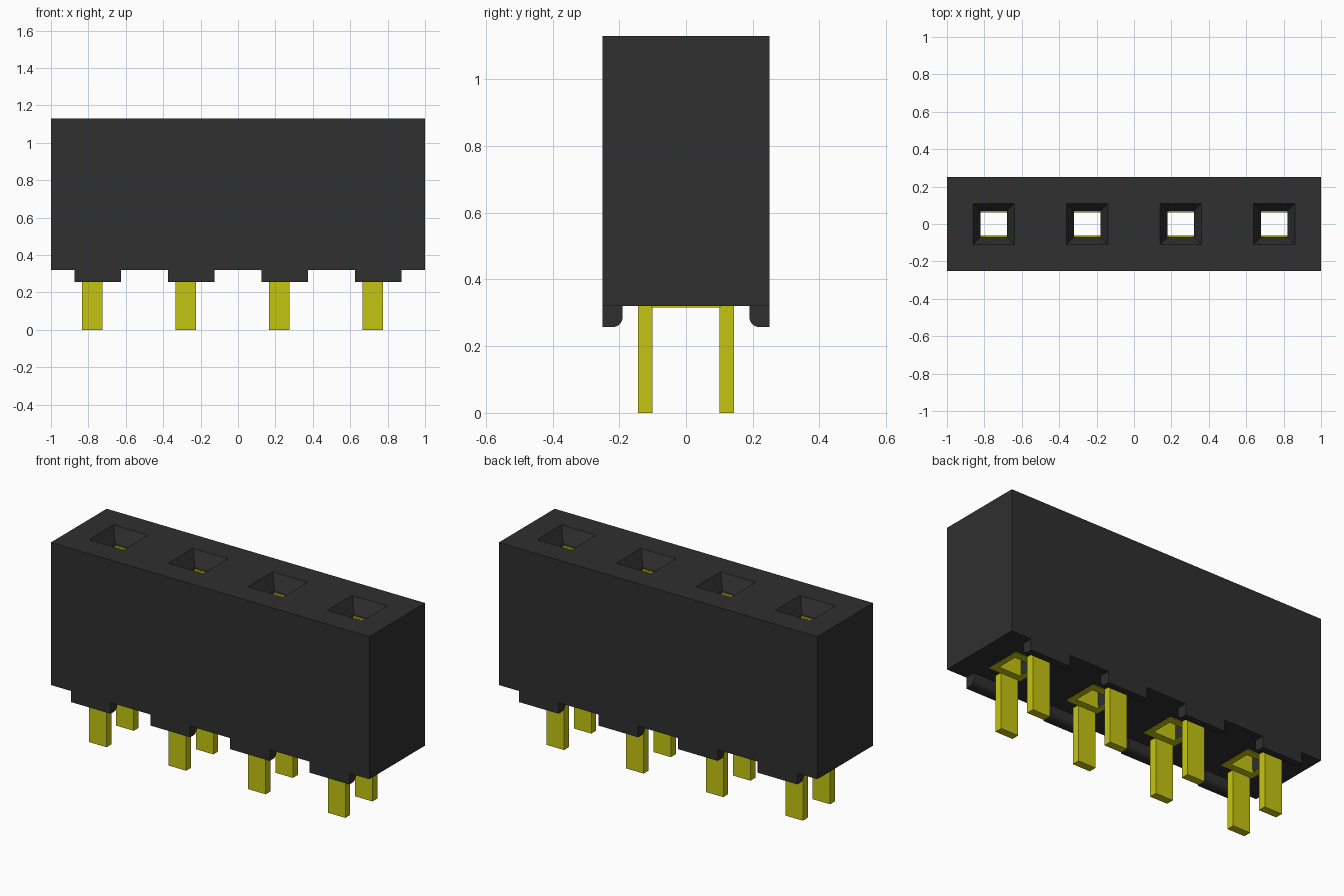
import bpy, bmesh, math

cube = bpy.data.objects.get("Cube")
if cube:
    bpy.data.objects.remove(cube, do_unlink=True)

SLOTS = (-0.75, -0.25, 0.25, 0.75)
Z0, Z1 = 0.32, 1.13        # underside and top of the housing
HW, HD = 0.25, 0.25        # half size of one housing cell


def material(name, rgb, rough):
    m = bpy.data.materials.new(name)
    m.use_nodes = True
    m.diffuse_color = (*rgb, 1)
    bsdf = m.node_tree.nodes["Principled BSDF"]
    bsdf.inputs["Base Color"].default_value = (*rgb, 1)
    bsdf.inputs["Roughness"].default_value = rough
    return m


BLACK = material("black_plastic", (0.029, 0.029, 0.029), 0.6)
GOLD = material("yellow_metal", (0.56, 0.56, 0.006), 0.5)


def finish(name, bm, mat):
    bmesh.ops.remove_doubles(bm, verts=bm.verts, dist=1e-5)
    bmesh.ops.recalc_face_normals(bm, faces=bm.faces)
    me = bpy.data.meshes.new(name)
    bm.to_mesh(me)
    bm.free()
    me.materials.append(mat)
    ob = bpy.data.objects.new(name, me)
    bpy.context.collection.objects.link(ob)
    return ob


def ring(bm, cx, hx, hy, z):
    return [bm.verts.new((cx + sx * hx, sy * hy, z))
            for sx, sy in ((-1, -1), (1, -1), (1, 1), (-1, 1))]


def bridge(bm, a, b, sides=(0, 1, 2, 3)):
    for i in sides:
        j = (i + 1) % 4
        bm.faces.new((a[i], a[j], b[j], b[i]))


def box(bm, x0, x1, y0, y1, z0, z1):
    a, b = (ring(bm, (x0 + x1) / 2, (x1 - x0) / 2, 1, z) for z in (z0, z1))
    for v in a + b:
        v.co.y = y0 if v.co.y < 0 else y1
    bridge(bm, a, b)
    bm.faces.new(a)
    bm.faces.new(b)


# Housing: one cell per socket, each with a funnel mouth and a through hole
bm = bmesh.new()
for n, cx in enumerate(SLOTS):
    loops = [ring(bm, cx, *r) for r in (
        (HW, HD, Z1), (0.11, 0.11, Z1), (0.07, 0.07, Z1 - 0.08),
        (0.07, 0.07, Z0), (HW, HD, Z0))]
    for a, b in zip(loops, loops[1:]):
        bridge(bm, a, b)
    # outer walls only; neighbouring cells stay open to each other
    walls = [0, 2] + ([3] if n == 0 else []) + ([1] if n == 3 else [])
    bridge(bm, loops[4], loops[0], walls)
finish("housing", bm, BLACK)

# Standoff tabs under the long edges, rounded on the inner lower corner
R, ZB = 0.03, 0.257
profile = [(0.25, Z0), (0.25, ZB)]
for k in range(7):
    a = math.radians(270 - 15 * k)
    profile.append((0.19 + R + R * math.cos(a), ZB + R + R * math.sin(a)))
profile.append((0.19, Z0))
bm = bmesh.new()
for cx in SLOTS:
    for s in (-1, 1):
        ends = [[bm.verts.new((cx + dx, s * y, z)) for y, z in profile]
                for dx in (-0.125, 0.125)]
        for e in ends:
            bm.faces.new(e)
        for i in range(len(profile)):
            j = (i + 1) % len(profile)
            bm.faces.new((ends[0][i], ends[0][j], ends[1][j], ends[1][i]))
finish("standoff_tabs", bm, BLACK)

# Metal contacts: two legs, a base frame around the hole, two spring blades
for n, cx in enumerate(SLOTS, 1):
    bm = bmesh.new()
    for s in (-1, 1):
        y0, y1 = sorted((s * 0.10, s * 0.144))
        box(bm, cx - 0.085, cx + 0.025, y0, y1, 0, 0.335)
    finish(f"contact_legs_{n}", bm, GOLD)

    bm = bmesh.new()
    loops = [ring(bm, cx, *r) for r in (
        (0.10, 0.104, 0.316), (0.10, 0.104, 0.335),
        (0.071, 0.061, 0.335), (0.071, 0.061, 0.316))]
    for i in range(4):
        bridge(bm, loops[i], loops[(i + 1) % 4])
    finish(f"contact_frame_{n}", bm, GOLD)

    bm = bmesh.new()
    for s in (-1, 1):
        y0, y1 = sorted((s * 0.061, s * 0.075))
        box(bm, cx - 0.069, cx + 0.069, y0, y1, 0.325, 1.04)
    finish(f"contact_blades_{n}", bm, GOLD)
